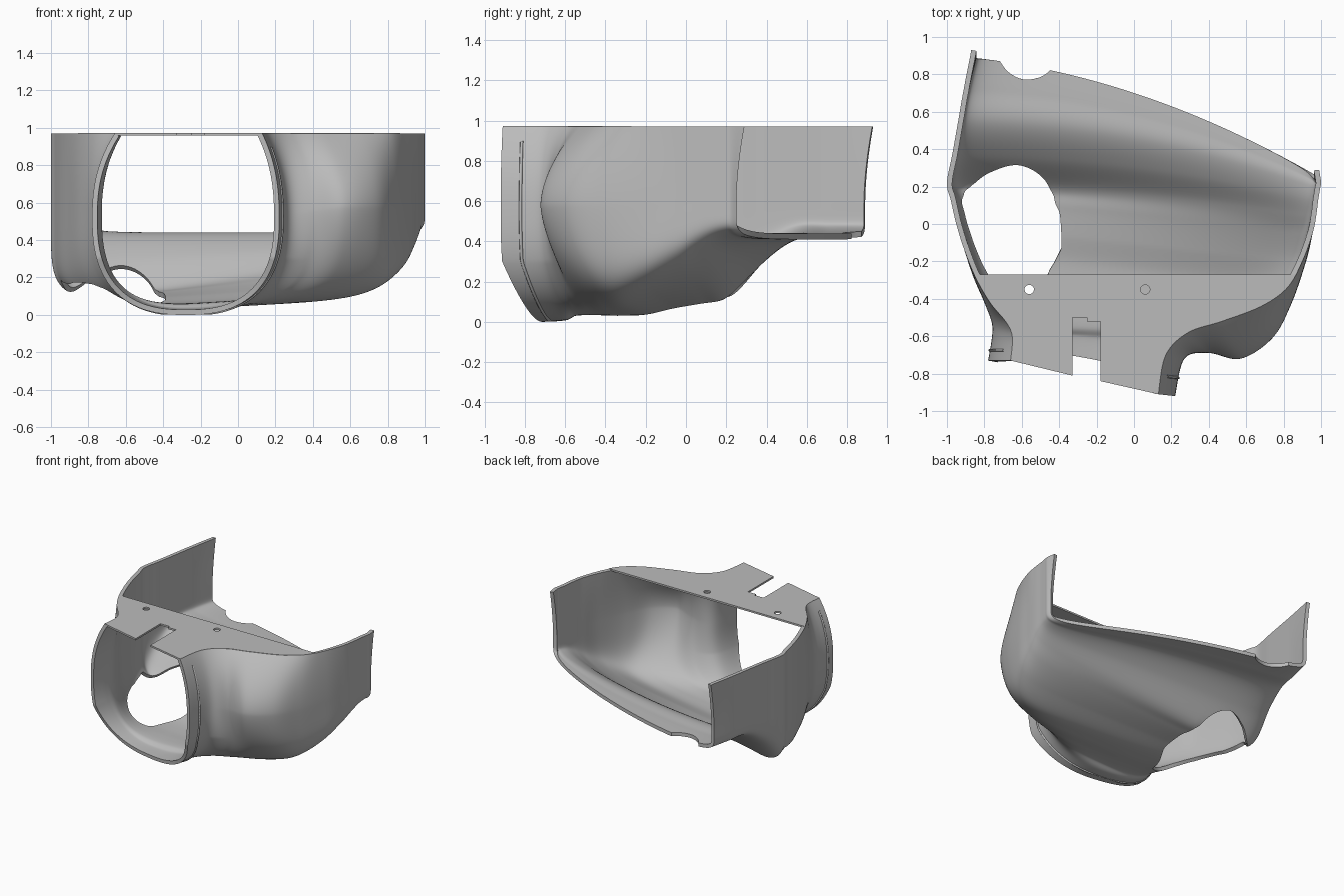
import bpy
import bmesh
import math
from mathutils import Vector

if "Cube" in bpy.data.objects:
    bpy.data.objects.remove(bpy.data.objects["Cube"], do_unlink=True)

TOP = 0.97                 # top edge of the walls
STEP = 10                  # rows between two stations
WALL, FLOOR = 36, 150      # samples down each wall and across the floor

grey = bpy.data.materials.new("plain grey")
grey.use_nodes = True
grey.diffuse_color = (0.5, 0.5, 0.5, 1)
grey.node_tree.nodes["Principled BSDF"].inputs["Base Color"].default_value = (0.5, 0.5, 0.5, 1)

# Stations from the front rim to the back edge:
# right x, y | left x, y | right top inset | left top shift x, y | floor right, left | squareness right, left
STATIONS = [
    (-.78, -.73, .22, -.92, .12, -.09, .01, 0, 0, 2.5, 2.5),
    (-.76, -.61, .27, -.72, .11, -.10, .02, 0, .02, 2.6, 2.6),
    (-.76, -.53, .40, -.69, .08, -.11, .11, .01, .07, 2.9, 3.2),
    (-.80, -.42, .57, -.72, .03, -.10, .20, .01, .09, 3.3, 4),
    (-.86, -.28, .74, -.61, .01, -.06, .17, .01, .09, 4, 5),
    (-.91, -.13, .84, -.43, 0, -.02, .09, .02, .10, 5, 6),
    (-.95, 0, .92, -.20, 0, -.02, 0, .04, .17, 6, 6),
    (-.98, .13, .955, -.05, 0, 0, 0, .05, .26, 6, 6),
    (-1, .22, .975, .05, 0, 0, 0, .07, .34, 6, 6),
    (-.97, .38, .985, .13, 0, 0, 0, .27, .39, 6, 6),
    (-.94, .55, .995, .19, 0, 0, 0, .40, .41, 6, 6),
    (-.91, .72, 1, .22, 0, 0, 0, .41, .41, 6, 6),
    (-.87, .89, .99, .25, 0, 0, 0, .41, .41, 6, 6),
]


def station(t):
    """Smoothly interpolated station values."""
    last = len(STATIONS) - 1
    i = min(int(t), last - 1)
    f = t - i
    a, b, c, d = (STATIONS[max(0, min(last, i + k))] for k in (-1, 0, 1, 2))
    return [q + f / 2 * (r - p + f * (2 * p - 5 * q + 4 * r - s + f * (3 * (q - r) + s - p)))
            for p, q, r, s in zip(a, b, c, d)]


def section(t):
    """U-shaped section: down the right wall, across the floor, up the left wall."""
    rx, ry, lx, ly, inset, dx, dy, zr, zl, nr, nl = station(t)
    front = max(0, 1 - t / 3)              # 1 at the rim, 0 on the body
    mid = 0.58 - 0.06 * front              # widest height
    lean = 1.8 + 0.6 * front               # curvature of the upper walls
    pull = 0.11 * max(0, 1 - t / 2)
    bow = 0.11 * max(0, min(1, (t - 6) / 5))
    flare = 0.04 * max(0, t - 11)          # wall ends reach further back at the top
    pts = []
    for k in range(WALL):
        s = 1 - k / WALL
        f = s ** lean
        pts.append(Vector((rx + inset * f, ry + flare * f, mid + (TOP - mid) * s)))
    for k in range(FLOOR + 1):
        a = math.pi * k / FLOOR
        co, si = -math.cos(a), max(0, math.sin(a))
        n = nr if co < 0 else nl
        norm = (abs(co) ** n + si ** n) ** (1 / n)
        u, d = co / norm, si / norm
        w = (u + 1) / 2
        z = mid - (mid - (zr + (zl - zr) * w ** 1.3)) * d
        y = ry + (ly - ry) * w + dy * w * d ** 1.5 + bow * (1 - u * u)
        y += pull * max(0, 1 - z / 0.3)
        pts.append(Vector((rx + (lx - rx) * w, y, max(z, 0))))
    for k in range(1, WALL + 1):
        s = k / WALL
        f = s ** lean
        pts.append(Vector((lx + dx * f, ly + (dy + flare) * f, mid + (TOP - mid) * s)))
    return pts


def make_object(name, bm):
    mesh = bpy.data.meshes.new(name)
    bm.to_mesh(mesh)
    bm.free()
    obj = bpy.data.objects.new(name, mesh)
    bpy.context.collection.objects.link(obj)
    mesh.materials.append(grey)
    return obj


def activate(obj):
    bpy.ops.object.select_all(action='DESELECT')
    obj.select_set(True)
    bpy.context.view_layer.objects.active = obj


def thicken(obj, amount):
    mod = obj.modifiers.new("thickness", 'SOLIDIFY')
    mod.thickness = amount
    mod.offset = -1
    activate(obj)
    bpy.ops.object.modifier_apply(modifier=mod.name)


def inside(p, poly):
    hit = False
    for (ax, ay), (bx, by) in zip(poly, poly[1:] + poly[:1]):
        if (ay > p.y) != (by > p.y) and p.x < ax + (p.y - ay) * (bx - ax) / (by - ay):
            hit = not hit
    return hit


# Shell: floor and both walls in one lofted sheet
rows = [section(i / STEP) for i in range((len(STATIONS) - 1) * STEP + 1)]
bm = bmesh.new()
grid = [[bm.verts.new(p) for p in row] for row in rows]
for ra, rb in zip(grid, grid[1:]):
    for j in range(len(ra) - 1):
        bm.faces.new((ra[j], rb[j], rb[j + 1], ra[j + 1]))
outer = {v for e in bm.edges if e.is_boundary for v in e.verts}

# Floor opening beside the right wall, and a round notch in the back edge
OPENING = [(-.95, .12), (-.89, .21), (-.81, .28), (-.71, .33), (-.62, .34), (-.52, .31),
           (-.45, .23), (-.43, .14), (-.38, .04), (-.38, -.10), (-.42, -.20), (-.47, -.28),
           (-.50, -.40), (-.60, -.43), (-.70, -.41), (-.79, -.31), (-.88, -.12)]
NOTCH = Vector((-.57, .93))
doomed = []
for f in bm.faces:
    c = f.calc_center_median()
    if c.z < 0.5 and (inside(c, OPENING) or (c.xy - NOTCH).length < 0.16):
        doomed.append(f)
bmesh.ops.delete(bm, geom=doomed, context='FACES')
outer = {v for v in outer if v.is_valid}

# Even out the cut edges
ring = {}
for e in bm.edges:
    if e.is_boundary:
        for v in e.verts:
            if v not in outer:
                ring.setdefault(v, []).append(e.other_vert(v))
for _ in range(8):
    moved = {v: (v.co + sum((o.co for o in near), Vector()) / len(near)) / 2
             for v, near in ring.items()}
    for v, co in moved.items():
        v.co = co
shell = make_object("shell", bm)
thicken(shell, 0.028)
activate(shell)
bpy.ops.object.shade_smooth_by_angle(angle=math.radians(40))

# Top plate, following the top edges of both walls, with a stepped slot
BACK = -0.27


def edge_line(j):
    pts = [row[j] for row in rows]
    line = []
    for a, b in zip(pts, pts[1:]):
        line.append((a.x, a.y))
        if b.y >= BACK:
            f = (BACK - a.y) / (b.y - a.y)
            line.append((a.x + (b.x - a.x) * f, BACK))
            break
    return line


slot = [(-.33, -.81), (-.33, -.50), (-.25, -.50), (-.25, -.52), (-.18, -.52), (-.18, -.84)]
outline = edge_line(0)[::-1] + slot + edge_line(-1)
bm = bmesh.new()
face = bm.faces.new([bm.verts.new((x, y, TOP + 0.002)) for x, y in outline])
face.normal_update()
if face.normal.z < 0:
    face.normal_flip()
plate = make_object("top_plate", bm)
thicken(plate, 0.014)

# Two screw holes in the plate
for x in (-0.56, 0.06):
    bpy.ops.mesh.primitive_cylinder_add(vertices=24, radius=0.025, depth=0.2, location=(x, -0.35, TOP))
    cutter = bpy.context.object
    cutter.name = "screw_hole_cutter"
    cutter.hide_render = True
    mod = plate.modifiers.new("hole", 'BOOLEAN')
    mod.operation = 'DIFFERENCE'
    mod.solver = 'EXACT'
    mod.object = cutter
    activate(plate)
    bpy.ops.object.modifier_apply(modifier=mod.name)
    bpy.data.objects.remove(cutter, do_unlink=True)

# Thin bead around the front collar
curve = bpy.data.curves.new("collar_bead", 'CURVE')
curve.dimensions = '3D'
curve.bevel_depth = 0.008
curve.bevel_resolution = 1
path = rows[STEP // 2][6:-6:2]
spline = curve.splines.new('POLY')
spline.points.add(len(path) - 1)
for point, p in zip(spline.points, path):
    point.co = (p.x, p.y, max(p.z, 0.008), 1)
curve.materials.append(grey)
bpy.context.collection.objects.link(bpy.data.objects.new("collar_bead", curve))
